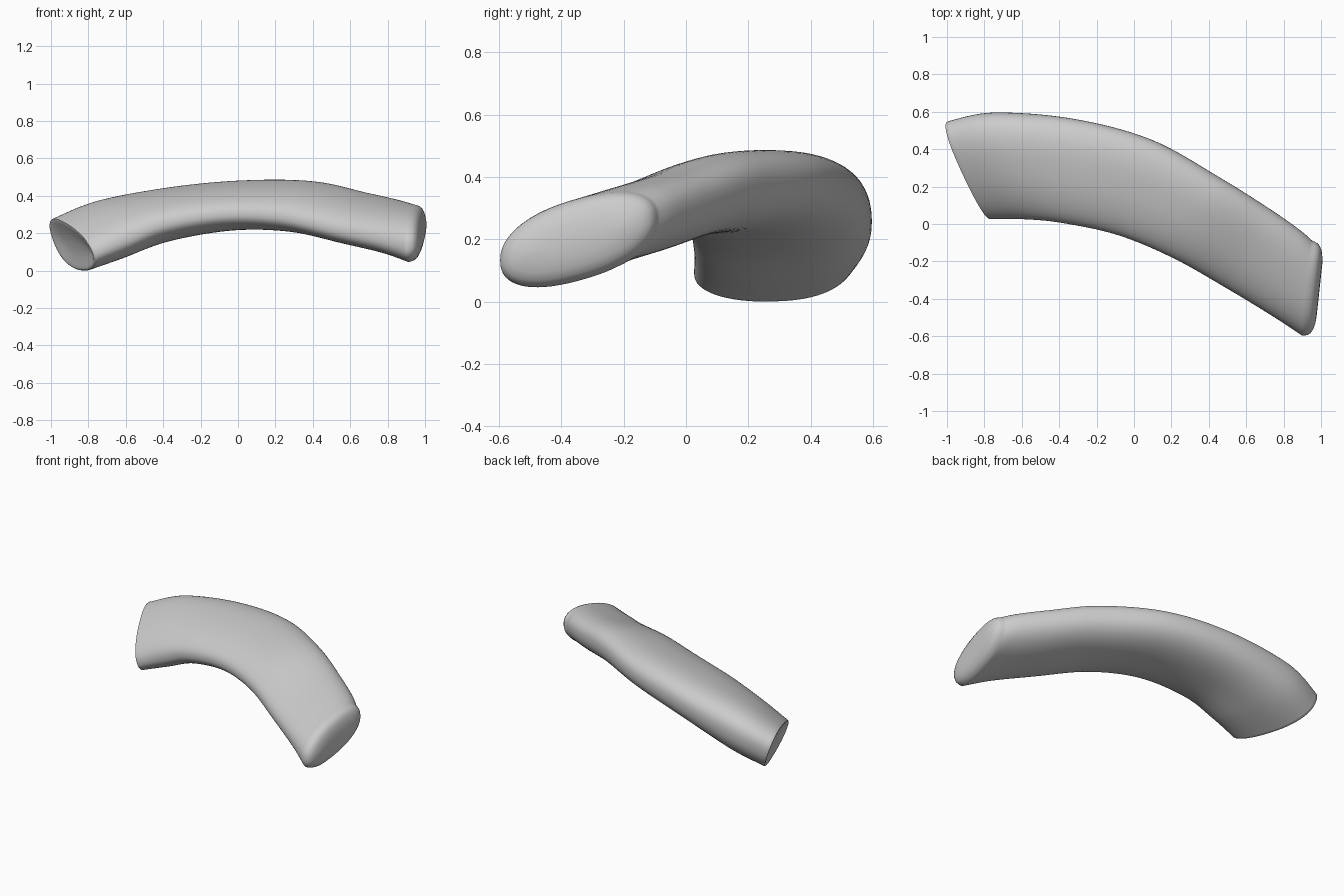
import bpy, bmesh, math
from mathutils import Vector

if "Cube" in bpy.data.objects:
    bpy.data.objects.remove(bpy.data.objects["Cube"])

# Cross-sections from left to right: inner x, y, outer x, y, centre z,
# tilt (outer edge raised), half thickness, lean (bottom pushed to +x), wedge (outer side thicker)
STATIONS = [
    (-0.78, 0.03, -1.00, 0.555, 0.142, 0.038, 0.130, 0.045, 0.22),
    (-0.61, 0.03, -0.76, 0.600, 0.222, 0.040, 0.147, 0.03, 0.18),
    (-0.40, 0.01, -0.34, 0.567, 0.307, 0.042, 0.135, 0.0, 0.15),
    (-0.10, -0.055, 0.08, 0.455, 0.353, 0.042, 0.123, 0.0, 0.16),
    (0.20, -0.18, 0.45, 0.250, 0.345, 0.044, 0.124, 0.0, 0.16),
    (0.50, -0.35, 0.72, 0.080, 0.284, 0.052, 0.122, 0.0, 0.13),
    (0.73, -0.490, 0.87, -0.025, 0.244, 0.060, 0.124, 0.0, 0.06),
    (0.885, -0.592, 0.94, -0.085, 0.211, 0.068, 0.132, 0.0, 0.0),
]
SIDES, STEPS, POWER = 64, 8, 2.3


def catmull(a, b, c, d, t):
    return [0.5 * (2 * q + (r - p) * t + (2 * p - 5 * q + 4 * r - s) * t * t
                   + (3 * q - p - 3 * r + s) * t ** 3) for p, q, r, s in zip(a, b, c, d)]


def section(s, inset=0.0, shift=(0, 0, 0)):
    """Tilted, slightly squared oval between the inner and outer edges, inset by a distance."""
    ix, iy, ox, oy, z, tilt, half, lean, wedge = s
    centre = Vector(((ix + ox) / 2, (iy + oy) / 2, z)) + Vector(shift)
    wide = Vector(((ox - ix) / 2, (oy - iy) / 2, tilt))
    tall = Vector((-lean, 0, half))
    wide *= 1 - inset / wide.length
    tall *= 1 - inset / tall.length
    ring = []
    for k in range(SIDES):
        a = 2 * math.pi * k / SIDES
        u, v = [math.copysign(abs(w) ** (2 / POWER), w) for w in (math.cos(a), math.sin(a))]
        ring.append(centre + wide * u + tall * v * (1 + wedge * u))
    return ring


# Sweep of the curved body
pts = [STATIONS[0]] + STATIONS + [STATIONS[-1]]
rings = []
for i in range(len(STATIONS) - 1):
    rings += [section(catmull(*pts[i:i + 4], j / STEPS)) for j in range(STEPS)]
rings.append(section(STATIONS[-1]))
# Rounded rim and gently domed cap on the right, slightly dished face on the left
for inset, dx in ((0.003, 0.015), (0.010, 0.031), (0.022, 0.044), (0.045, 0.055), (0.08, 0.063), (0.115, 0.066)):
    rings.append(section(STATIONS[-1], inset, (dx, -dx * 0.2, 0)))
for inset, dx in ((0.004, -0.006), (0.012, -0.007), (0.03, -0.002), (0.07, 0.008), (0.11, 0.014)):
    rings.insert(0, section(STATIONS[0], inset, (dx, 0, 0)))

bm = bmesh.new()
loops = [[bm.verts.new(p) for p in r] for r in rings]
for a, b in zip(loops, loops[1:]):
    for k in range(SIDES):
        n = (k + 1) % SIDES
        bm.faces.new((a[k], a[n], b[n], b[k]))
bm.faces.new(loops[0])
bm.faces.new(loops[-1])
bmesh.ops.recalc_face_normals(bm, faces=bm.faces[:])

# Stand on the ground, centred
lo = [min(v.co[i] for v in bm.verts) for i in range(3)]
hi = [max(v.co[i] for v in bm.verts) for i in range(3)]
bmesh.ops.translate(bm, verts=bm.verts[:], vec=(-(lo[0] + hi[0]) / 2, -(lo[1] + hi[1]) / 2, -lo[2]))

mesh = bpy.data.meshes.new("curved_segment")
bm.to_mesh(mesh)
bm.free()
body = bpy.data.objects.new("curved_segment", mesh)
bpy.context.collection.objects.link(body)

grey = bpy.data.materials.new("light grey")
grey.diffuse_color = (0.6, 0.6, 0.6, 1)
grey.use_nodes = True
grey.node_tree.nodes["Principled BSDF"].inputs["Base Color"].default_value = grey.diffuse_color
mesh.materials.append(grey)

bpy.context.view_layer.objects.active = body
body.select_set(True)
bpy.ops.object.shade_smooth_by_angle(angle=math.radians(50))
